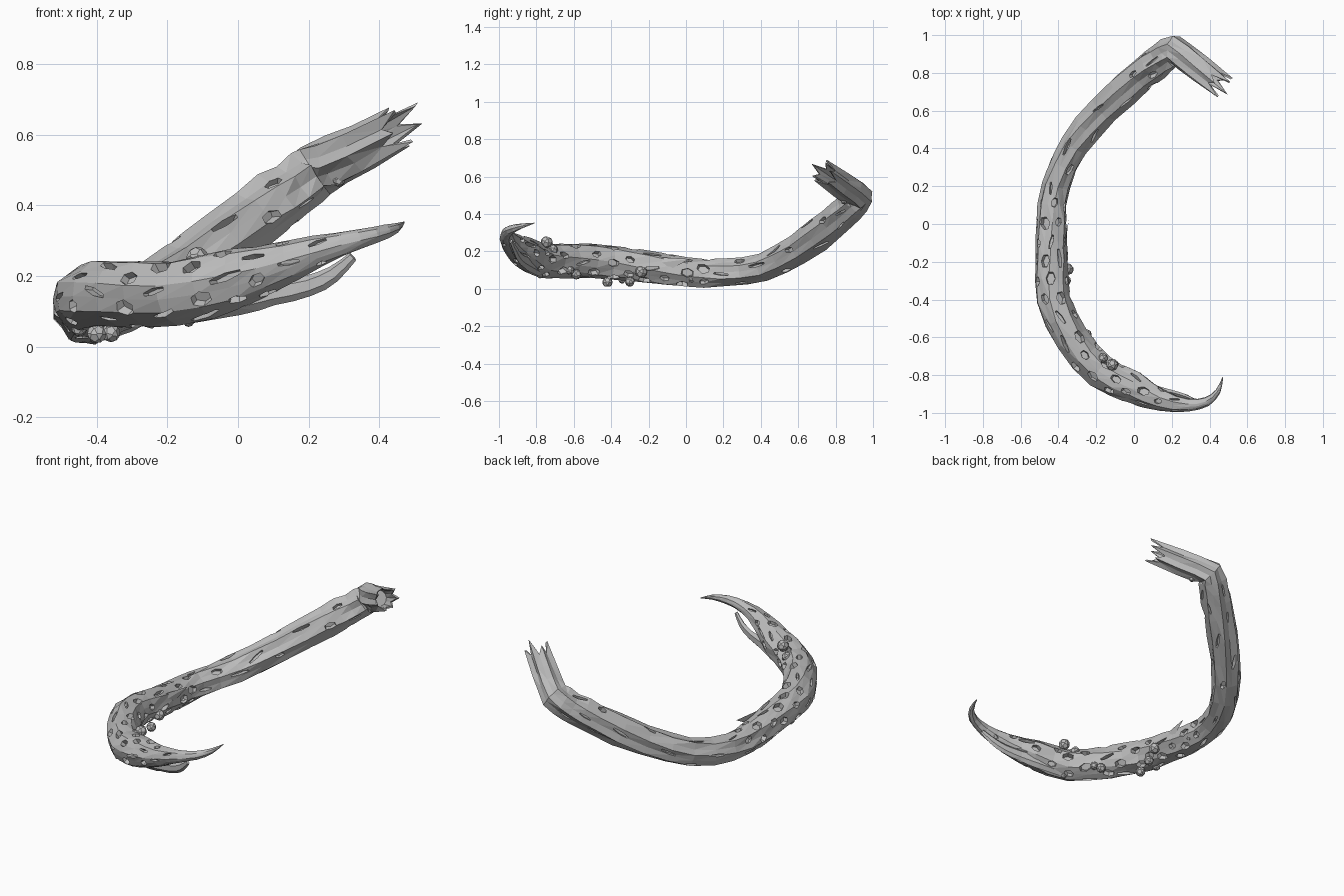
import bpy, bmesh, math, random
from mathutils import Vector, Matrix

if "Cube" in bpy.data.objects:
    bpy.data.objects.remove(bpy.data.objects["Cube"])

random.seed(7)
grey = bpy.data.materials.new("bark grey")
grey.diffuse_color = (0.5, 0.5, 0.5, 1)
grey.use_nodes = True
grey.node_tree.nodes["Principled BSDF"].inputs["Base Color"].default_value = grey.diffuse_color


def finish(bm, name):
    bmesh.ops.recalc_face_normals(bm, faces=bm.faces[:])
    me = bpy.data.meshes.new(name)
    bm.to_mesh(me)
    bm.free()
    me.materials.append(grey)
    ob = bpy.data.objects.new(name, me)
    bpy.context.collection.objects.link(ob)
    return ob


def smooth_path(pts, n=2):
    """Catmull-Rom through 4D points (x, y, z, radius)."""
    P = [Vector(p) for p in pts]
    out = []
    for i in range(len(P) - 1):
        a, b, c, d = P[max(i - 1, 0)], P[i], P[i + 1], P[min(i + 2, len(P) - 1)]
        for k in range(n):
            t = k / n
            out.append(0.5 * (2 * b + (c - a) * t + (2 * a - 5 * b + 4 * c - d) * t * t
                              + (3 * b - a - 3 * c + d) * t ** 3))
    return out + [P[-1]]


def frames(path):
    """Position, tangent, two normals and radius along a path."""
    pos = [p.to_3d() for p in path]
    res, n = [], Vector((0, 0, 1))
    for i, p in enumerate(pos):
        before = (p - pos[i - 1]).normalized() if i else Vector()
        after = (pos[i + 1] - p).normalized() if i < len(pos) - 1 else Vector()
        t = (before + after).normalized()
        n = (n - t * n.dot(t)).normalized()
        res.append((p, t, n, t.cross(n), path[i][3]))
    return res


def tube(name, fr, sides, groove, twist=0.0, jitter=lambda u: .04, splinters=None, flat_n=1.0):
    bm = bmesh.new()
    rings = []

    def ring(p, t, n, b, r, g, j, turn, push):
        vs = []
        for k in range(sides):
            a = 2 * math.pi * k / sides + turn
            rr = r * (1 + g * (-1) ** k + random.uniform(-j, j))
            vs.append(bm.verts.new(p + rr * (n * math.cos(a) + b * math.sin(a) * flat_n)
                                   + t * push[k]))
        rings.append(vs)

    flat = [0] * sides
    last = len(fr) - 1
    for i, (p, t, n, b, r) in enumerate(fr):
        ring(p, t, n, b, r, groove(i / last), jitter(i / last), twist * i,
             splinters if splinters and i == last else flat)
    if splinters:  # hollow torn mouth
        p, t, n, b, r = fr[-1]
        ring(p, t, n, b, r * 0.86, 0.08, 0, twist * last, [s - 0.006 for s in splinters])
        ring(p - t * 0.11, t, n, b, r * 0.75, 0, 0, twist * last, flat)
    for A, B in zip(rings, rings[1:]):
        for k in range(sides):
            j = (k + 1) % sides
            bm.faces.new((A[k], A[j], B[j], B[k]))
    bm.faces.new(rings[0])
    bm.faces.new(rings[-1])
    bmesh.ops.triangulate(bm, faces=bm.faces[:])
    return finish(bm, name)


# Main curved branch: hooked tip, long bow, rising arm, sharp bend and torn stub
bow = smooth_path([
    (.47, -.81, .352, .002), (.445, -.885, .335, .014), (.385, -.94, .315, .024),
    (.29, -.958, .29, .034), (.15, -.935, .245, .056), (0, -.865, .195, .084),
    (-.18, -.78, .155, .09), (-.33, -.61, .152, .09), (-.425, -.4, .142, .09),
    (-.435, -.2, .115, .085), (-.435, 0, .09, .078), (-.415, .2, .085, .073),
    (-.315, .42, .118, .076), (-.155, .61, .218, .08), (.035, .79, .36, .082),
    (.145, .875, .44, .08), (.215, .925, .5, .072)])
stub = [Vector(p) for p in [(.27, .885, .525, .07), (.345, .825, .562, .066), (.425, .762, .605, .06)]]
fr = frames(bow + stub)
splinters = [.085, 0, .03, -.02, .075, .01, .1, -.01, .04, .0, .09, .02, .06, -.01]
branch = tube("branch", fr, 14, lambda u: .04 if u < .5 else .05 + .14 * min(u - .5, .35),
              twist=0.07, jitter=lambda u: .05 if u < .6 else .08, splinters=splinters)

# Hexagonal pits and long slits cut into the bark
bm = bmesh.new()
for i, (p, t, n, b, r) in enumerate(fr[:-5]):
    if r < .035:
        continue
    upper = i > 21
    count = 3 if upper else (6 if r > .06 else 4)
    for k in range(count):
        a = 2 * math.pi * (k + .5 * (i % 2) + random.uniform(-.12, .12)) / count
        out = n * math.cos(a) + b * math.sin(a)
        at = p + out * r * .98 + t * random.uniform(-.015, .015)
        side = out.cross(t)
        turn = Matrix.Rotation(random.uniform(-.35, .35), 3, 'Z')
        rot = (Matrix((t, side, out)).transposed() @ turn).to_4x4()
        size = random.uniform(.8, 1.2) * min(1, r / .075)
        slit = random.random() < (.7 if upper else .3)
        long, wide = (.055, .011) if slit else (.036, .024)
        if upper:
            wide *= .8
        mat = Matrix.Translation(at) @ rot @ Matrix.Diagonal((long * size, wide * size, r * .6, 1))
        bmesh.ops.create_cone(bm, cap_ends=True, segments=6, radius1=.75, radius2=1,
                              depth=1, matrix=mat)
cutter = finish(bm, "pit_cutter")
cutter.hide_render = True
mod = branch.modifiers.new("pits", 'BOOLEAN')
mod.operation, mod.solver, mod.object = 'DIFFERENCE', 'EXACT', cutter
mod.use_self = True
bpy.context.view_layer.objects.active = branch
bpy.ops.object.modifier_apply(modifier=mod.name)
bpy.data.objects.remove(cutter)

# Strip of bark split away below the hooked tip
strip = smooth_path([(-.14, -.78, .1, .035), (0, -.83, .132, .045), (.1, -.868, .152, .036),
                     (.2, -.893, .172, .03), (.27, -.912, .205, .024), (.325, -.935, .255, .014)])
tube("split_strip", frames(strip), 6, lambda u: 0, flat_n=.55)

# Small raised splinter on the inside of the bow
bm = bmesh.new()
sp = [bm.verts.new(v) for v in [(-.38, -.22, .13), (-.385, -.16, .17), (-.37, -.12, .085),
                                (-.345, .02, .16)]]
for f in ((0, 1, 2), (0, 1, 3), (1, 2, 3), (0, 2, 3)):
    bm.faces.new([sp[k] for k in f])
finish(bm, "splinter")

# Round galls growing on the bark
galls = [(-.40, -.42, .036, .031), (-.36, -.30, .039, .03), (-.352, -.24, .09, .036),
         (-.45, -.34, .05, .024), (-.25, -.585, .077, .03), (-.23, -.62, .10, .026),
         (-.14, -.78, .072, .018), (-.115, -.745, .25, .036), (-.165, -.71, .21, .03),
         (-.385, .03, .055, .024), (.15, .85, .368, .018), (.285, .845, .47, .02)]
for i, (x, y, z, r) in enumerate(galls):
    bm = bmesh.new()
    bmesh.ops.create_icosphere(bm, subdivisions=1, radius=r * 1.05)
    bmesh.ops.bevel(bm, geom=bm.verts[:], offset=r * .5, affect='VERTICES', segments=1)
    bm.transform(Matrix.Translation((x, y, z)) @ Matrix.Rotation(i * 1.3, 4, 'X'))
    finish(bm, f"gall_{i + 1}")
